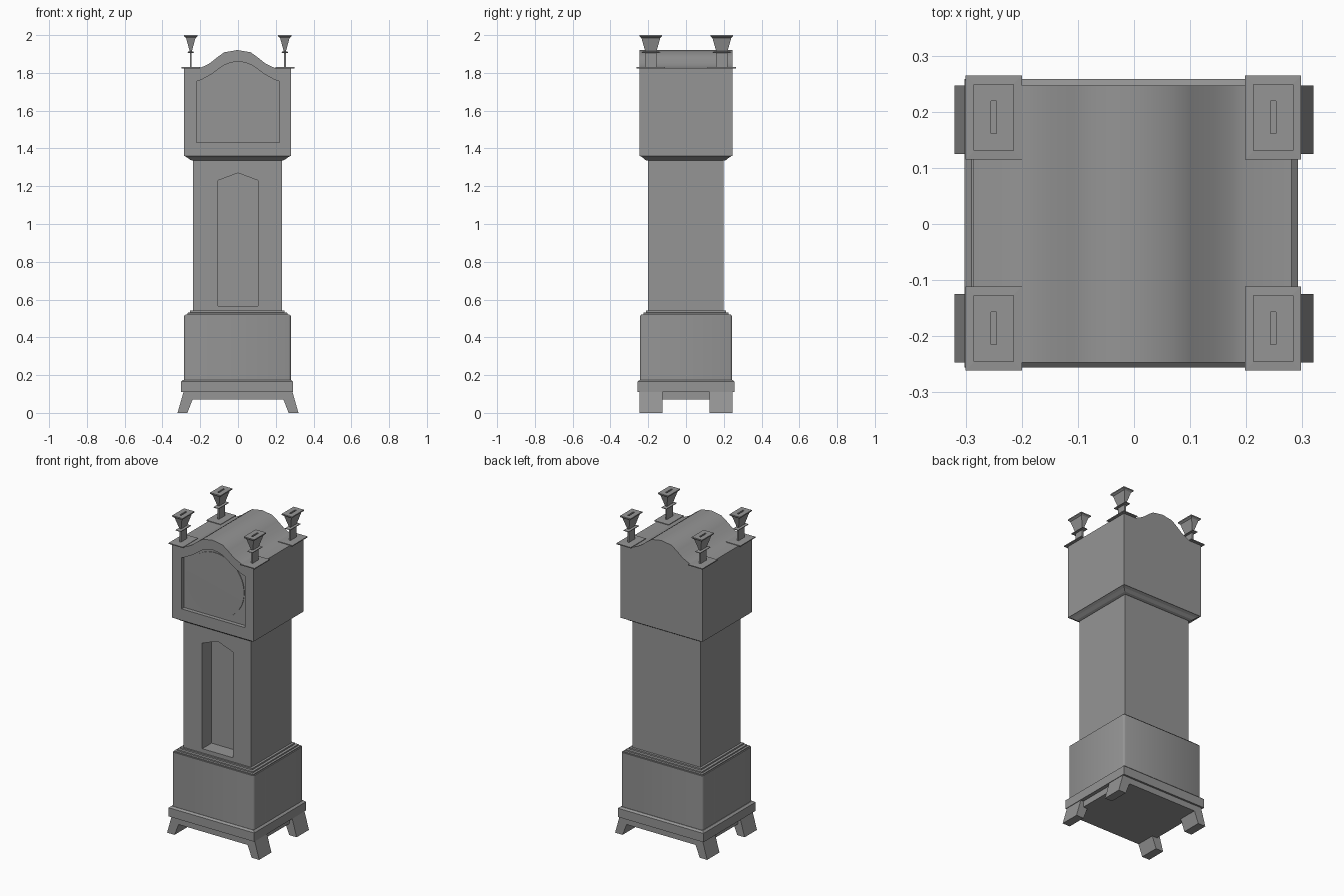
import bpy, bmesh, math

if "Cube" in bpy.data.objects:
    bpy.data.objects.remove(bpy.data.objects["Cube"])

CX = -0.003  # the case sits a hair left of the feet

# dark grey finish
GREY = bpy.data.materials.new("dark_grey")
GREY.diffuse_color = (0.3, 0.3, 0.3, 1)
GREY.use_nodes = True
GREY.node_tree.nodes["Principled BSDF"].inputs["Base Color"].default_value = GREY.diffuse_color


def finish(name, bm, smooth=0):
    bmesh.ops.recalc_face_normals(bm, faces=bm.faces)
    me = bpy.data.meshes.new(name)
    bm.to_mesh(me)
    bm.free()
    me.materials.append(GREY)
    ob = bpy.data.objects.new(name, me)
    bpy.context.collection.objects.link(ob)
    if smooth:
        bpy.ops.object.select_all(action='DESELECT')
        bpy.context.view_layer.objects.active = ob
        ob.select_set(True)
        bpy.ops.object.shade_smooth_by_angle(angle=math.radians(smooth))
    return ob


def stack(name, cx, cy, levels):
    """Loft rectangles given as (half x, half y, z)."""
    bm = bmesh.new()
    rings = [[bm.verts.new((cx + sx * hx, cy + sy * hy, z))
              for sx, sy in ((-1, -1), (1, -1), (1, 1), (-1, 1))]
             for hx, hy, z in levels]
    for a, b in zip(rings, rings[1:]):
        for i in range(4):
            j = (i + 1) % 4
            bm.faces.new((a[i], a[j], b[j], b[i]))
    bm.faces.new(rings[0][::-1])
    bm.faces.new(rings[-1])
    return finish(name, bm)


def prism(name, pts, y0, y1, smooth=0):
    """Extrude an x-z outline along y."""
    bm = bmesh.new()
    face = bm.faces.new([bm.verts.new((x, y0, z)) for x, z in pts])
    ext = bmesh.ops.extrude_face_region(bm, geom=[face])
    for v in ext['geom']:
        if isinstance(v, bmesh.types.BMVert):
            v.co.y = y1
    return finish(name, bm, smooth)


def mirrored(half, cx=CX):
    """Half outline from bottom right up to the centre, mirrored in x."""
    left = [(-x, z) for x, z in reversed(half) if x > 0]
    return [(cx + x, z) for x, z in half + left]


def cut(ob, cutter):
    mod = ob.modifiers.new("recess", 'BOOLEAN')
    mod.operation = 'DIFFERENCE'
    mod.solver = 'EXACT'
    mod.object = cutter
    cutter.hide_render = True
    cutter.hide_set(True)


# splayed feet
for sx in (-1, 1):
    for sy in (-1, 1):
        prism("foot", [(sx * x, z) for x, z in
                       ((0.32, 0), (0.268, 0), (0.24, 0.072), (0.24, 0.112), (0.288, 0.112))],
              sy * 0.247, sy * 0.125)

# plinth: apron and moulding
stack("apron", CX, 0, [(0.272, 0.246, 0.072), (0.272, 0.246, 0.112)])
stack("plinth_moulding", CX - 0.002, 0.001,
      [(0.297, 0.257, 0.11), (0.297, 0.257, 0.165), (0.285, 0.246, 0.175)])

# lower case, smooth shaded all round with soft vertical corners
bm = bmesh.new()
bmesh.ops.create_cube(bm, size=1)
for v in bm.verts:
    v.co.x = CX + v.co.x * 0.566
    v.co.y *= 0.488
    v.co.z = 0.344 + v.co.z * 0.342
edges = [e for e in bm.edges if abs(e.verts[0].co.z - e.verts[1].co.z) > 0.1]
bmesh.ops.bevel(bm, geom=edges, offset=0.012, segments=2, profile=0.5, affect='EDGES')
finish("lower_case", bm, 80)
stack("lower_cornice", CX, 0,
      [(0.276, 0.238, 0.51), (0.276, 0.238, 0.521), (0.264, 0.226, 0.522),
       (0.264, 0.226, 0.53), (0.25, 0.213, 0.532), (0.25, 0.213, 0.541)])

# waist with deep door recess
waist = stack("waist", CX, -0.002, [(0.235, 0.2, 0.5), (0.235, 0.2, 1.37)])
cut(waist, prism("door_cutter", mirrored([(0.107, 0.567), (0.107, 1.23), (0, 1.27)], 0),
                 -0.3, -0.11))

# hood with arched top and shallow dial recess
stack("hood_cornice", CX, -0.001,
      [(0.238, 0.204, 1.335), (0.25, 0.215, 1.34), (0.268, 0.23, 1.353), (0.284, 0.246, 1.362)])
hood = prism("hood", mirrored([(0.284, 1.36), (0.284, 1.826), (0.2, 1.826), (0.175, 1.836),
                               (0.145, 1.852), (0.105, 1.884), (0.07, 1.909), (0, 1.921)]),
             -0.247, 0.247, 35)
cut(hood, prism("dial_cutter",
                mirrored([(0.22, 1.432), (0.22, 1.755), (0.195, 1.763), (0.14, 1.793),
                          (0.105, 1.819), (0.07, 1.843), (0.035, 1.855), (0, 1.86)], 0),
                -0.3, -0.222))

# gently domed round dial
bm = bmesh.new()
rings = [[bm.verts.new((r * math.sin(a * math.tau / 48), y, 1.635 + r * math.cos(a * math.tau / 48)))
          for a in range(48)]
         for r, y in ((0.2, -0.221), (0.2, -0.226), (0.13, -0.2265), (0.06, -0.227))]
for a, b in zip(rings, rings[1:]):
    for i in range(48):
        j = (i + 1) % 48
        bm.faces.new((a[i], a[j], b[j], b[i]))
bm.faces.new(rings[-1])
finish("dial", bm, 30)

# four square-section finials
for sx in (-1, 1):
    for sy in (-1, 1):
        stack("finial", sx * 0.249 + CX + 0.002, sy * 0.188 + 0.002,
              [(0.05, 0.075, 1.824), (0.05, 0.075, 1.83), (0.005, 0.03, 1.832),
               (0.005, 0.03, 1.905), (0.018, 0.05, 1.907), (0.018, 0.05, 1.911),
               (0.006, 0.03, 1.915), (0.025, 0.05, 1.985), (0.036, 0.059, 1.993),
               (0.036, 0.059, 2.0), (0.005, 0.029, 2.0), (0.005, 0.029, 1.98)])
